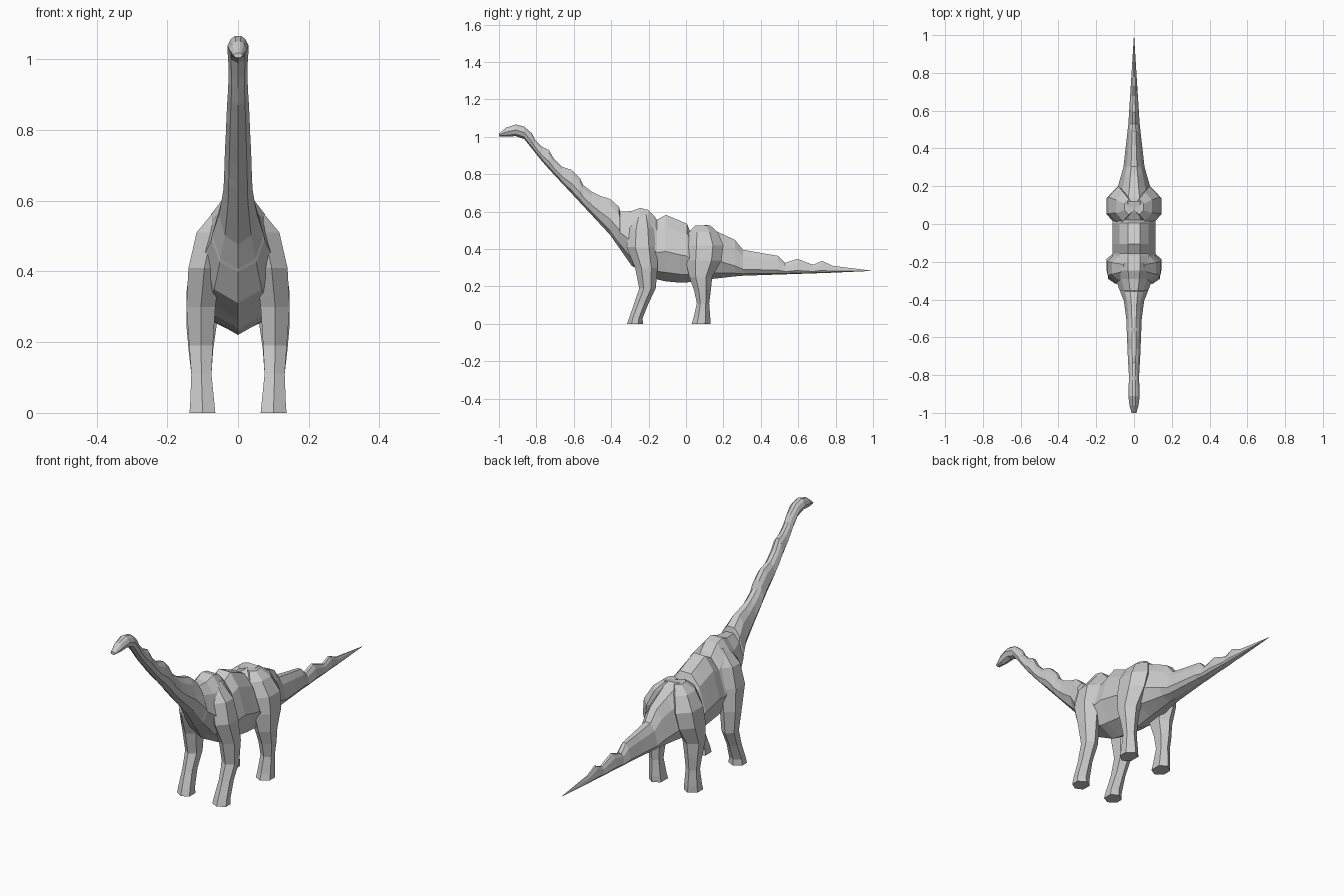
import bpy
import bmesh

hide = bpy.data.materials.new("grey_hide")
hide.diffuse_color = (0.6, 0.6, 0.6, 1)


def interp(table, y):
    """Piecewise linear lookup in a table of (y, value) pairs."""
    for (a, va), (b, vb) in zip(table, table[1:]):
        if y <= b:
            return va + (vb - va) * max(0, (y - a) / (b - a))
    return table[-1][1]


def loft(name, rings, mirror=False):
    """Skin a list of equal-length point rings and cap both ends."""
    bm = bmesh.new()
    loops = [[bm.verts.new(p) for p in ring] for ring in rings]
    n = len(loops[0])
    for a, b in zip(loops, loops[1:]):
        for i in range(n):
            j = (i + 1) % n
            bm.faces.new((a[i], a[j], b[j], b[i]))
    bm.faces.new(loops[0])
    bm.faces.new(loops[-1])
    bmesh.ops.recalc_face_normals(bm, faces=bm.faces)
    mesh = bpy.data.meshes.new(name)
    bm.to_mesh(mesh)
    bm.free()
    mesh.materials.append(hide)
    obj = bpy.data.objects.new(name, mesh)
    bpy.context.collection.objects.link(obj)
    if mirror:
        mod = obj.modifiers.new("mirror", 'MIRROR')
        mod.use_axis = (True, False, False)
        mod.use_clip = False
    return obj


# Bumpy back line, from snout to tail tip
top = [(-1, 1.018), (-.96, 1.05), (-.91, 1.066), (-.865, 1.055), (-.825, 1.02),
       (-.807, .985), (-.77, .947), (-.733, .93), (-.706, .882), (-.663, .84),
       (-.61, .823), (-.567, .78), (-.55, .743), (-.503, .706), (-.46, .685),
       (-.406, .668), (-.358, .626), (-.352, .6), (-.29, .603), (-.246, .62),
       (-.203, .61), (-.166, .572), (-.155, .556), (-.107, .583), (-.032, .551),
       (.005, .535), (.021, .497), (.075, .524), (.118, .53), (.144, .503),
       (.193, .481), (.262, .449), (.305, .396), (.396, .38), (.492, .364),
       (.53, .326), (.594, .348), (.652, .326), (.679, .316), (.727, .337),
       (.786, .31), (.99, .285)]
# Belly line, half width, and height fraction of the widest line
bottom = [(-1, 1.003), (-.95, 1.0), (-.88, 1.007), (-.754, .85), (-.406, .476),
          (-.29, .31), (-.14, .23), (-.016, .219), (.134, .24), (.29, .257),
          (.77, .273), (.99, .283)]
width = [(-1, .013), (-.96, .024), (-.91, .03), (-.87, .03), (-.82, .026),
         (-.7, .033), (-.5, .041), (-.4, .055), (-.33, .085), (-.25, .112),
         (0, .115), (.12, .112), (.2, .085), (.3, .056), (.53, .03),
         (.75, .016), (.99, .001)]
widest = [(-1, .5), (-.88, .55), (-.8, .4), (-.3, .45), (.1, .45), (.3, .25), (.99, .2)]

# Head, neck, trunk and tail as one skin
rings = []
for y, t in top:
    b, w, m = interp(bottom, y), interp(width, y), interp(widest, y)
    h = t - b
    half = [(.28, 1), (.68, m + (1 - m) * .68), (1, m), (.68, m * .3)]
    right = [(w * u, y, b + h * v) for u, v in half]
    left = [(-x, yy, z) for x, yy, z in reversed(right)]
    rings.append(right + [(0, y, b)] + left)
loft("body", rings)


# Legs: rows of (height, inner x, outer x, front y, rear y)
def legs(name, rows):
    shape = [(0, .22), (0, .78), (.5, 1), (1, .72), (1, .28), (.5, 0)]
    loft(name, [[(xi + (xo - xi) * u, ya + (yb - ya) * v, z) for u, v in shape]
                for z, xi, xo, ya, yb in rows], mirror=True)


legs("front_legs", [
    (0, .064, .137, -.315, -.23), (.03, .067, .135, -.305, -.232),
    (.11, .075, .132, -.277, -.2), (.19, .071, .138, -.25, -.162),
    (.30, .064, .146, -.272, -.152), (.41, .05, .14, -.318, -.152),
    (.51, .03, .117, -.305, -.165), (.585, .01, .055, -.275, -.19)])
legs("hind_legs", [
    (0, .064, .137, .03, .13), (.03, .067, .135, .04, .13),
    (.11, .075, .132, .058, .124), (.18, .07, .14, .043, .133),
    (.25, .06, .146, .018, .14), (.34, .045, .146, -.002, .19),
    (.42, .03, .135, 0, .2), (.49, .02, .095, .015, .17),
    (.526, .005, .05, .05, .13)])
